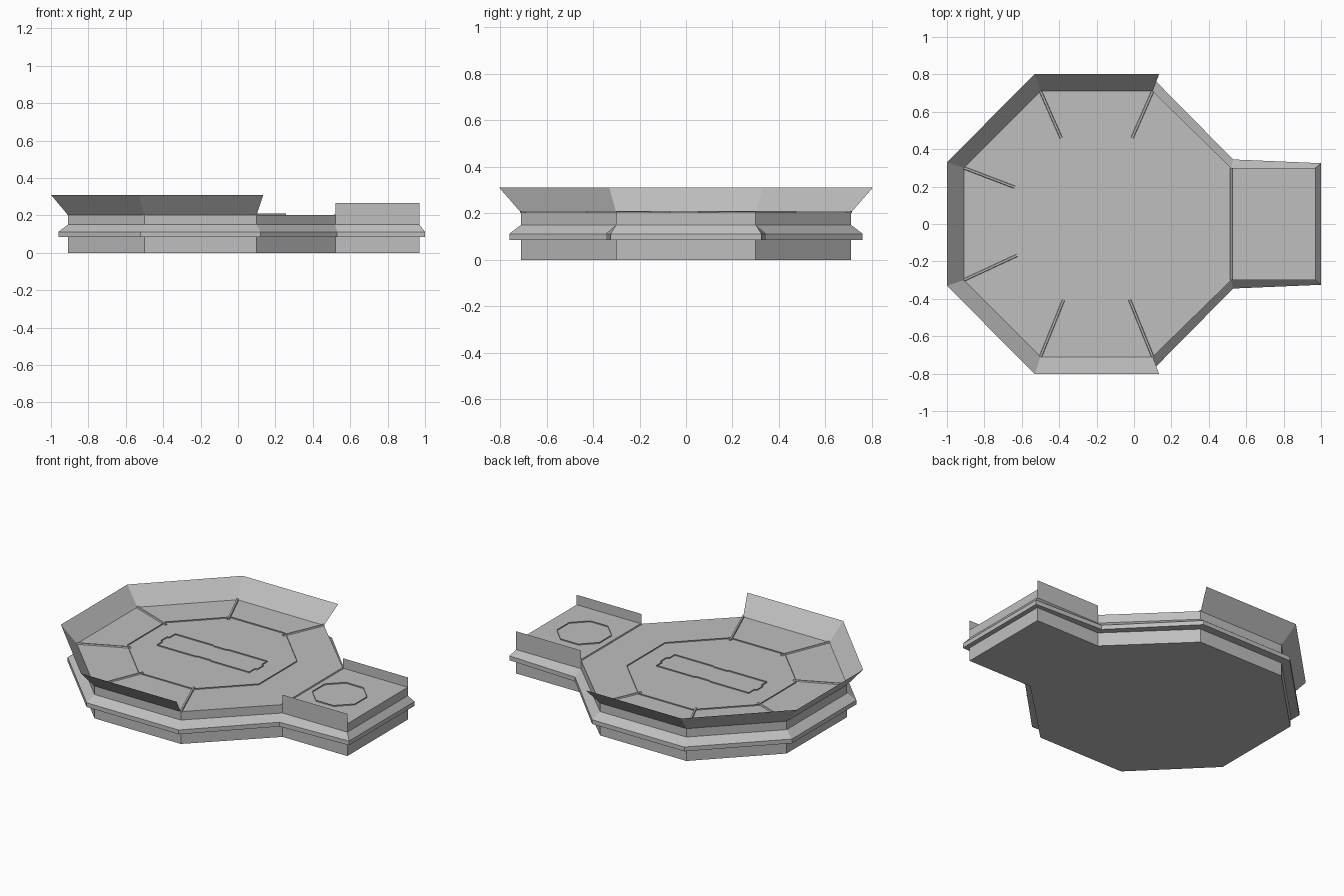
import bpy, bmesh, math
from mathutils import Vector

cube = bpy.data.objects.get("Cube")
if cube:
    bpy.data.objects.remove(cube, do_unlink=True)

grey = bpy.data.materials.new("plain grey")
grey.use_nodes = True
COLOUR = (0.52, 0.52, 0.52, 1)
grey.diffuse_color = COLOUR
grey.node_tree.nodes["Principled BSDF"].inputs["Base Color"].default_value = COLOUR

DECK = 0.203


def finish(name, bm, solid=True):
    if solid:
        bmesh.ops.recalc_face_normals(bm, faces=bm.faces)
    mesh = bpy.data.meshes.new(name)
    bm.to_mesh(mesh)
    bm.free()
    mesh.materials.append(grey)
    obj = bpy.data.objects.new(name, mesh)
    bpy.context.collection.objects.link(obj)
    return obj


def loft(name, rings, closed=True):
    """Join rings of points by quads; closed rings are capped."""
    bm = bmesh.new()
    rows = [[bm.verts.new(p) for p in ring] for ring in rings]
    n = len(rows[0])
    for a, b in zip(rows, rows[1:]):
        for i in range(n if closed else n - 1):
            j = (i + 1) % n
            bm.faces.new((a[i], a[j], b[j], b[i]))
    if closed:
        bm.faces.new(rows[0][::-1])
        bm.faces.new(rows[-1])
    return finish(name, bm, closed)


def at(outline, z):
    return [(x, y, z) for x, y in outline]


def mirrored(half):
    """Complete a front half outline with its back half."""
    return half + [(x, -y) for x, y in reversed(half)]


def frame(name, outline, width, height=0.007):
    """Thin raised border around an outline."""
    bm = bmesh.new()
    face = bm.faces.new([bm.verts.new(p) for p in at(outline, DECK + height)])
    edges = list(bm.edges)
    bmesh.ops.inset_region(bm, faces=[face], thickness=width)
    # Outer skirt, then the sunken panel in the middle
    skirt = bmesh.ops.extrude_edge_only(bm, edges=edges)["geom"]
    for v in skirt:
        if isinstance(v, bmesh.types.BMVert):
            v.co.z = DECK - 0.001
    rim = list(face.edges)
    bmesh.ops.delete(bm, geom=[face], context="FACES_ONLY")
    inner = bmesh.ops.extrude_edge_only(bm, edges=rim)["geom"]
    for v in inner:
        if isinstance(v, bmesh.types.BMVert):
            v.co.z = DECK - 0.001
    return finish(name, bm)


def bar(name, start, end, width, height=0.007):
    """Raised rib with slightly sloping sides."""
    a, b = Vector(start), Vector(end)
    side = (b - a).normalized().orthogonal() * width / 2

    def ring(s, z):
        return at([a + side * s, b + side * s, b - side * s, a - side * s], z)
    return loft(name, [ring(1, DECK - 0.001), ring(0.6, DECK + height)])


def octagon(cx, cy, r):
    return [(cx + r * math.cos(math.radians(22.5 + 45 * i)),
             cy + r * math.sin(math.radians(22.5 + 45 * i))) for i in range(8)]


# Platform body with its projecting band
wall = mirrored([(-0.91, -0.3), (-0.5, -0.71), (0.1, -0.71), (0.52, -0.3), (0.97, -0.3)])
band = mirrored([(-0.96, -0.32), (-0.52, -0.76), (0.12, -0.76), (0.53, -0.345), (1.0, -0.325)])
loft("platform", [at(wall, 0), at(wall, 0.085), at(band, 0.085),
                  at(band, 0.112), at(wall, 0.15), at(wall, DECK)])

# Flared parapet around five sides of the deck
low = [(0.1, -0.71), (-0.5, -0.71), (-0.91, -0.3)]
high = [(0.135, -0.803), (-0.53, -0.803), (-1.0, -0.33)]
loft("flared_parapet", [at(mirrored(low), DECK), at(mirrored(high), 0.31)], closed=False)

# Upright side walls of the annex
for side, y in (("right", -0.3), ("left", 0.3)):
    ends = [(0.52, y), (0.97, y)]
    loft(f"annex_wall_{side}", [at(ends, DECK - 0.005), at(ends, 0.265)], closed=False)

# Deck ring and the ribs running to the parapet corners
ring_x, ring_y = -0.2, 0.03
frame("deck_ring", octagon(ring_x, ring_y, 0.495), 0.025)
corners = mirrored(low)
for i, corner in enumerate(corners):
    centre = Vector((ring_x, ring_y))
    out = (Vector(corner) - centre).normalized()
    bar(f"deck_rib_{i + 1}", corner, centre + out * 0.47, 0.016)

# Threshold between deck and annex
bar("annex_threshold", (0.52, -0.3), (0.52, 0.3), 0.014, 0.004)

# Central hatch outline with end tabs and middle notches
quarter = [(0.335, 0.03), (0.32, 0.035), (0.32, 0.09), (0.055, 0.09), (0.045, 0.083)]
half = quarter + [(-x, y) for x, y in reversed(quarter)]
hatch = half + [(x, -y) for x, y in reversed(half)]
frame("centre_hatch", [(x + ring_x, y + ring_y) for x, y in hatch], 0.008)

# Annex hatch outline
frame("annex_hatch", octagon(0.712, -0.007, 0.16), 0.01)
